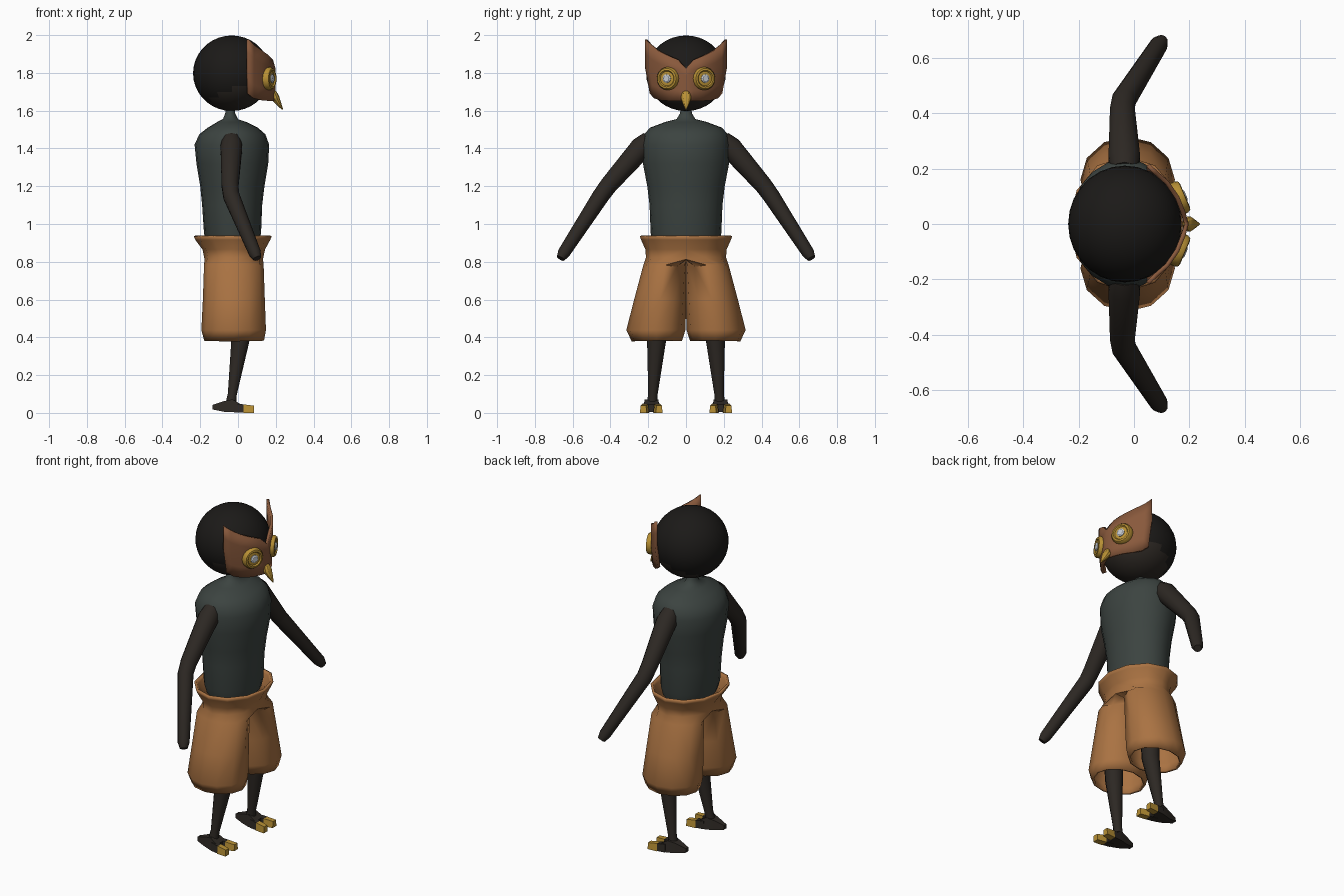
import bpy, bmesh, math
from mathutils import Vector, Matrix

if "Cube" in bpy.data.objects:
    bpy.data.objects.remove(bpy.data.objects["Cube"])


def material(name, r, g, b):
    m = bpy.data.materials.new(name)
    m.diffuse_color = (r, g, b, 1)
    m.use_nodes = True
    m.node_tree.nodes["Principled BSDF"].inputs["Base Color"].default_value = m.diffuse_color
    return m


SKIN = material("skin", 0.026, 0.021, 0.017)
HAIR = material("hair", 0.011, 0.010, 0.009)
SHIRT = material("shirt", 0.045, 0.057, 0.052)
CLOTH = material("shorts", 0.40, 0.17, 0.055)
WOOD = material("mask", 0.25, 0.10, 0.045)
GOLD = material("gold", 0.48, 0.28, 0.035)
SILVER = material("silver", 0.55, 0.58, 0.62)


def finish(name, bm, mat, angle=40, solid=0, mirror=False):
    bmesh.ops.recalc_face_normals(bm, faces=bm.faces)
    me = bpy.data.meshes.new(name)
    bm.to_mesh(me)
    bm.free()
    ob = bpy.data.objects.new(name, me)
    bpy.context.collection.objects.link(ob)
    me.materials.append(mat)
    if mirror:
        md = ob.modifiers.new("mirror", 'MIRROR')
        md.use_axis = (False, True, False)
        md.merge_threshold = 0.0005
    if solid:
        md = ob.modifiers.new("thickness", 'SOLIDIFY')
        md.thickness = solid
        md.offset = -1
    bpy.ops.object.select_all(action='DESELECT')
    ob.select_set(True)
    bpy.context.view_layer.objects.active = ob
    if angle:
        bpy.ops.object.shade_smooth_by_angle(angle=math.radians(angle))
    return ob


def loft(rings, caps=True, keep=lambda row, col: True):
    """Skin a list of closed point rings."""
    bm = bmesh.new()
    vs = [[bm.verts.new(p) for p in r] for r in rings]
    n = len(rings[0])
    for i in range(len(vs) - 1):
        for j in range(n):
            if keep(i, j):
                k = (j + 1) % n
                bm.faces.new((vs[i][j], vs[i][k], vs[i + 1][k], vs[i + 1][j]))
    if caps:
        bm.faces.new(vs[0])
        bm.faces.new(vs[-1])
    return bm


def ellipse(cx, cy, z, rx, ry, n):
    return [(cx + rx * math.cos(math.tau * i / n), cy + ry * math.sin(math.tau * i / n), z)
            for i in range(n)]


def tube(path, radii, n=10):
    pts = [Vector(p) for p in path]
    rings = []
    for i, p in enumerate(pts):
        d = (pts[min(i + 1, len(pts) - 1)] - pts[max(i - 1, 0)]).normalized()
        u = d.cross(Vector((1, 0, 0))).normalized()
        v = d.cross(u)
        rings.append([p + radii[i] * (u * math.cos(math.tau * k / n) + v * math.sin(math.tau * k / n))
                      for k in range(n)])
    return loft(rings)


def block(sections):
    """Loft of rectangles along x: (x, y centre, half width, z low, z high)."""
    return loft([[(x, y - w, a), (x, y + w, a), (x, y + w * .8, b), (x, y - w * .8, b)]
                 for x, y, w, a, b in sections])


# Head: squashed sphere, hair on top and back, skin on the face side
bm = bmesh.new()
bmesh.ops.create_uvsphere(bm, u_segments=28, v_segments=18, radius=1)
bmesh.ops.transform(bm, verts=bm.verts, matrix=Matrix.Translation((-0.033, 0, 1.798))
                    @ Matrix.Diagonal((0.205, 0.211, 0.2, 1)))
for f in bm.faces:
    c = f.calc_center_median()
    if c.x > -0.033:
        hair = c.z > (1.82 if c.x > 0.06 else 1.73)
    else:
        hair = c.z > 1.72 + 0.55 * (c.x + 0.033)
    f.material_index = int(hair)
head = finish("head", bm, SKIN)
head.data.materials.append(HAIR)

# Torso with neck: (z, x min, x max, half width)
body = [(0.90, -0.165, 0.11, 0.175), (0.95, -0.18, 0.122, 0.187), (1.10, -0.19, 0.128, 0.193),
        (1.20, -0.20, 0.14, 0.205), (1.32, -0.22, 0.16, 0.228), (1.42, -0.23, 0.165, 0.234),
        (1.475, -0.205, 0.145, 0.222), (1.51, -0.16, 0.105, 0.19), (1.54, -0.11, 0.045, 0.11),
        (1.555, -0.08, 0.0, 0.05), (1.585, -0.068, -0.015, 0.032), (1.63, -0.062, -0.02, 0.025)]
finish("torso", loft([ellipse((a + b) / 2, 0, z, (b - a) / 2, w, 20) for z, a, b, w in body]),
       SHIRT, 60)

# Arms
finish("arms", tube([(-0.035, 0.19, 1.445), (-0.035, 0.235, 1.405), (-0.042, 0.41, 1.205),
                     (-0.036, 0.45, 1.15), (0.09, 0.648, 0.845), (0.102, 0.664, 0.818)],
                    [0.05, 0.06, 0.047, 0.045, 0.033, 0.022]), SKIN, 50, mirror=True)

# Shorts: one half, D-shaped at the waist and a full tube below the crotch
N = 12


def waist(z, x0, x1, w):
    c, r = (x0 + x1) / 2, (x1 - x0) / 2
    outer = [(c + r * math.cos(math.pi * i / 6), max(0, w * math.sin(math.pi * i / 6)) if i not in (0, 6) else 0, z)
             for i in range(7)]
    return outer + [(x0 + (x1 - x0) * i / 6, 0, z) for i in range(1, 6)]


def leg(z, x0, x1, y0, y1):
    return ellipse((x0 + x1) / 2, (y0 + y1) / 2, z, (x1 - x0) / 2, (y1 - y0) / 2, N)


rings = [waist(0.94, -0.222, 0.166, 0.232), waist(0.922, -0.213, 0.158, 0.225),
         waist(0.87, -0.175, 0.13, 0.202), waist(0.82, -0.165, 0.12, 0.198),
         leg(0.78, -0.166, 0.122, 0.006, 0.212), leg(0.60, -0.172, 0.128, 0.012, 0.26),
         leg(0.44, -0.18, 0.134, 0.017, 0.302), leg(0.385, -0.165, 0.124, 0.035, 0.275)]
finish("shorts", loft(rings, caps=False, keep=lambda r, c: r > 2 or c < 6),
       CLOTH, 50, solid=0.014, mirror=True)

# Lower legs
finish("legs", tube([(0.02, 0.155, 0.62), (0.012, 0.156, 0.38), (-0.03, 0.175, 0.10), (-0.04, 0.18, 0.035)],
                    [0.058, 0.05, 0.025, 0.03]), SKIN, 50, mirror=True)

# Bird feet: heel, two toes and gold claws on each
finish("feet", block([(-0.135, 0.182, 0.014, 0.018, 0.042), (-0.075, 0.182, 0.03, 0.006, 0.062),
                      (-0.03, 0.183, 0.045, 0.004, 0.072), (0.015, 0.183, 0.05, 0.004, 0.045)]),
       SKIN, 30, mirror=True)
for label, s in (("inner", -1), ("outer", 1)):
    a, b, c = (0.184 + s * k for k in (0.028, 0.034, 0.042))
    finish(label + "_toes", block([(-0.02, a, 0.02, 0.003, 0.05), (0.03, b, 0.021, 0.002, 0.045)]),
           SKIN, 30, mirror=True)
    finish(label + "_claws", block([(0.028, b, 0.021, 0, 0.045), (0.086, c, 0.018, 0, 0.038)]),
           GOLD, 30, mirror=True)

# Mask: columns of (x, y at top, top z, y at bottom, bottom z), mirrored about the centre
cols = [(0.198, 0, 1.825, 0, 1.652), (0.185, 0.045, 1.87, 0.04, 1.652), (0.163, 0.1, 1.893, 0.09, 1.652),
        (0.125, 0.155, 1.92, 0.135, 1.655), (0.085, 0.19, 1.948, 0.168, 1.665),
        (0.056, 0.218, 1.978, 0.192, 1.69)]
bm = bmesh.new()
grid = []
for x, yt, zt, yb, zb in cols:
    grid.append([bm.verts.new((x, yt + (yb - yt) * max(0, t - 0.5) * 2, zt + (zb - zt) * t))
                 for t in (0, 0.25, 0.5, 0.75, 1)])
for p, q in zip(grid, grid[1:]):
    for i in range(4):
        bm.faces.new((p[i], p[i + 1], q[i + 1], q[i]))
mask = finish("mask", bm, WOOD, 40, solid=0.016, mirror=True)
if mask.data.polygons[0].normal.x < 0:
    mask.data.flip_normals()


# Eyes: turned discs tilted along the mask
def turned(name, profile, mat, n=20):
    bm = loft([ellipse(0, 0, h, r, r, n) for r, h in profile])
    m = (Matrix.Translation((0.165, 0.095, 1.77)) @ Matrix.Rotation(math.radians(23), 4, 'Z')
         @ Matrix.Rotation(math.radians(90), 4, 'Y'))
    bmesh.ops.transform(bm, verts=bm.verts, matrix=m)
    finish(name, bm, mat, 35, mirror=True)


turned("eyes", [(0.061, -0.012), (0.061, 0.008), (0.054, 0.019), (0.044, 0.021),
                (0.038, 0.014), (0.024, 0.016)], GOLD)
turned("pupils", [(0.023, 0.0), (0.023, 0.02), (0.016, 0.025)], SILVER, 12)

# Beak: hooked cone
beak = [((0.182, 1.712), 0.007, 0.006), ((0.19, 1.69), 0.022, 0.018), ((0.198, 1.668), 0.029, 0.022),
        ((0.214, 1.64), 0.019, 0.015), ((0.236, 1.606), 0.003, 0.003)]
rings = []
for (x, z), w, d in beak:
    rings.append([(x + 0.85 * d * math.cos(math.tau * i / 10), w * math.sin(math.tau * i / 10),
                   z + 0.5 * d * math.cos(math.tau * i / 10)) for i in range(10)])
finish("beak", loft(rings), GOLD, 30)
